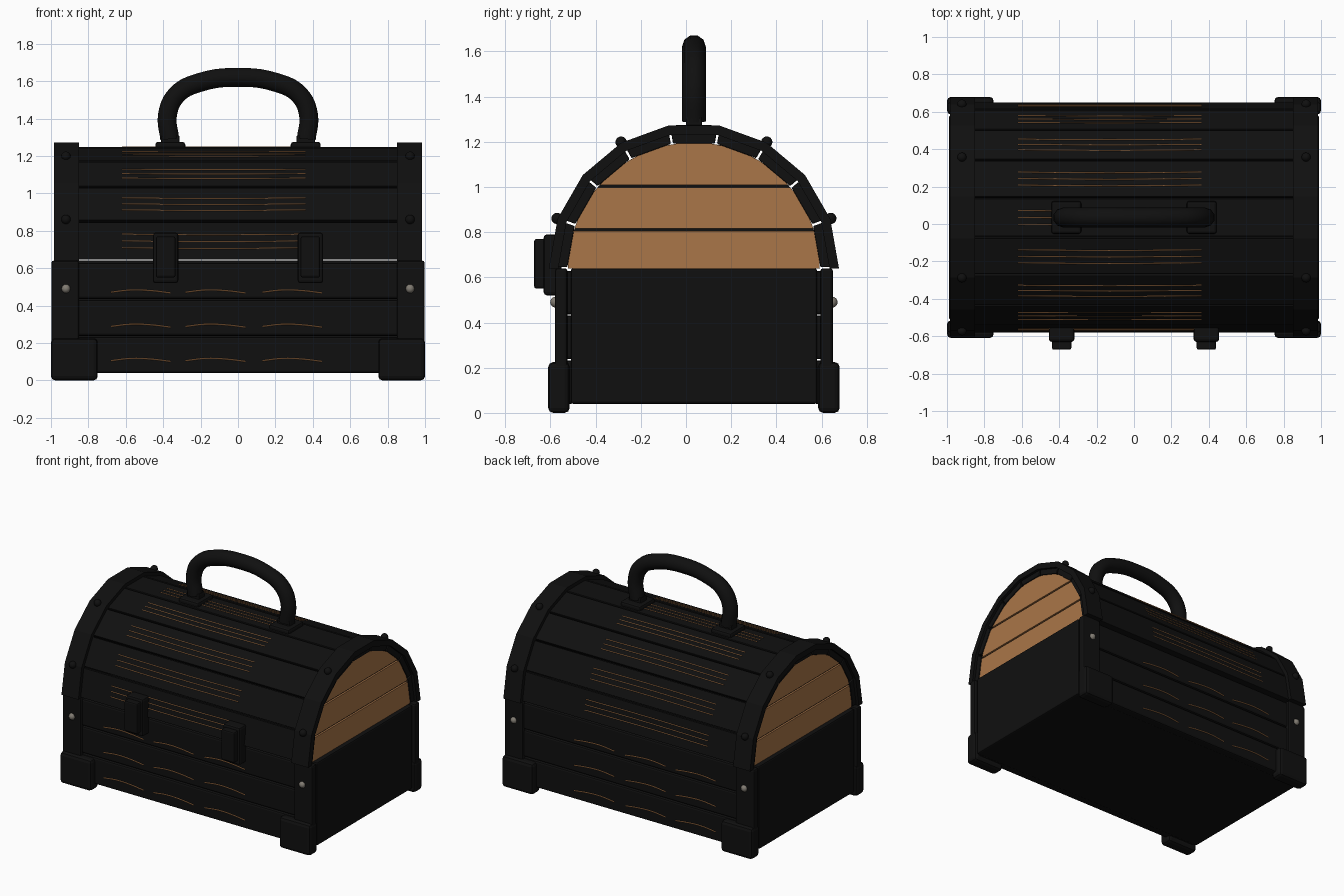
import bpy, bmesh, math
from mathutils import Matrix, Vector

if "Cube" in bpy.data.objects:
    bpy.data.objects.remove(bpy.data.objects["Cube"])

C, Z0 = 0.035, 0.64        # centre of the lid arch in y, z


def material(name, rgb):
    m = bpy.data.materials.new(name)
    m.diffuse_color = (*rgb, 1)
    m.use_nodes = True
    m.node_tree.nodes["Principled BSDF"].inputs["Base Color"].default_value = m.diffuse_color
    return m


DARK = material("dark", (0.005, 0.005, 0.005))
WOOD = material("wood", (0.40, 0.18, 0.065))
METAL = material("metal", (0.22, 0.2, 0.17))


def finish(name, bm, mat, bevel=0, smooth=False):
    bmesh.ops.recalc_face_normals(bm, faces=bm.faces)
    me = bpy.data.meshes.new(name)
    bm.to_mesh(me)
    bm.free()
    me.materials.append(mat)
    for p in me.polygons:
        p.use_smooth = smooth
    ob = bpy.data.objects.new(name, me)
    bpy.context.collection.objects.link(ob)
    if bevel:
        mod = ob.modifiers.new("bevel", "BEVEL")
        mod.width, mod.segments = bevel, 2
    return ob


def box(name, x, y, z, mat=DARK, bevel=0.0):
    bm = bmesh.new()
    size = Matrix.Diagonal((x[1] - x[0], y[1] - y[0], z[1] - z[0], 1))
    mid = Matrix.Translation((sum(x) / 2, sum(y) / 2, sum(z) / 2))
    bmesh.ops.create_cube(bm, size=1, matrix=mid @ size)
    return finish(name, bm, mat, bevel)


def prism(name, profile, x0, x1, mat=DARK, bevel=0.0):
    bm = bmesh.new()
    f = bm.faces.new([bm.verts.new((x0, y, z)) for y, z in profile])
    ext = bmesh.ops.extrude_face_region(bm, geom=[f])["geom"]
    verts = [v for v in ext if isinstance(v, bmesh.types.BMVert)]
    bmesh.ops.translate(bm, verts=verts, vec=(x1 - x0, 0, 0))
    return finish(name, bm, mat, bevel)


def stud(name, loc, r, mat):
    bm = bmesh.new()
    bmesh.ops.create_uvsphere(bm, u_segments=12, v_segments=8, radius=r,
                              matrix=Matrix.Translation(loc))
    finish(name, bm, mat, smooth=True)


def tube(name, pts, r, mat, res=1):
    cu = bpy.data.curves.new(name, "CURVE")
    cu.dimensions, cu.bevel_depth, cu.bevel_resolution = "3D", r, res
    cu.use_fill_caps, cu.resolution_u = True, 5
    sp = cu.splines.new("BEZIER")
    sp.bezier_points.add(len(pts) - 1)
    for b, p in zip(sp.bezier_points, pts):
        b.co = p
        b.handle_left_type = b.handle_right_type = "AUTO"
    cu.materials.append(mat)
    ob = bpy.data.objects.new(name, cu)
    bpy.context.collection.objects.link(ob)


def arc(r, deg):
    a = math.radians(deg)
    return (C + r * math.cos(a), Z0 + r * math.sin(a))


def span(s, a, b):
    return tuple(sorted((s * a, s * b)))


# body core with flat ends and floor
box("chest_body", (-0.99, 0.99), (C - 0.545, C + 0.545), (0.04, 0.64), bevel=0.01)

for s in (-1, 1):
    side = "front" if s < 0 else "back"
    ys = lambda a, b: tuple(sorted((C + s * a, C + s * b)))
    # three long planks with grain strokes
    for i in range(3):
        z = 0.04 + i * 0.198
        box(f"{side}_plank", (-0.97, 0.97), ys(0.53, 0.597), (z, z + 0.192), bevel=0.012)
        for x in (-0.68, -0.28, 0.13):
            zg = 0.105 + 0.183 * i
            y = C + s * 0.597
            tube(f"{side}_grain", [(x, y, zg), (x + 0.11, y, zg + 0.012),
                                   (x + 0.22, y, zg + 0.008), (x + 0.32, y, zg - 0.004)],
                 0.004, WOOD)
    # corner posts, feet, post studs
    for t in (-1, 1):
        box("corner_post", span(t, 0.85, 0.998), ys(0.56, 0.615), (0.04, 0.64), bevel=0.012)
        box("corner_foot", span(t, 0.75, 1.0), ys(0.55, 0.645), (0, 0.225), bevel=0.022)
        stud("post_stud", (t * 0.92, C + s * 0.612, 0.49), 0.024, METAL)

# lid staves with straight grain lines
for i in range(9):
    a, b = 20 * i + 0.5, 20 * i + 19.5
    prism("lid_stave", [arc(0.56, a), arc(0.615, a), arc(0.615, b), arc(0.56, b)],
          -0.965, 0.965, bevel=0.005)
    mid = math.radians(20 * i + 10)
    n = Vector((0, math.cos(mid), math.sin(mid)))
    tan = Vector((0, -n.z, n.y))
    for k in (-0.037, 0, 0.037):
        p = Vector((0, C, Z0)) + n * 0.607 + tan * k
        tube("lid_grain", [p + Vector((-0.62, 0, 0)), p + Vector((-0.13, 0, 0)) + tan * 0.004,
                           p + Vector((0.36, 0, 0))], 0.003, WOOD)

for t in (-1, 1):
    # metal band over each end of the lid
    ring = [arc(0.642, 20 * i) for i in range(10)]
    ring += [arc(0.60, 20 * i) for i in reversed(range(10))]
    prism("lid_band", ring, t * 0.85, t * 0.985)
    for deg in (20, 60, 120, 160):
        y, z = arc(0.645, deg)
        stud("band_stud", (t * 0.92, y, z), 0.025, DARK)
    # arched lid end: dark backing and three boards
    R = 0.557
    prism("lid_end_backing", [arc(R, d) for d in range(0, 181, 6)], t * 0.90, t * 0.945)
    for z0, z1 in ((0.0, 0.165), (0.177, 0.357), (0.369, R - 0.0005)):
        a0 = math.degrees(math.asin(z0 / R))
        a1 = math.degrees(math.asin(z1 / R))
        right = [arc(R, a0 + (a1 - a0) * j / 8) for j in range(9)]
        left = [(2 * C - y, z) for y, z in reversed(right)]
        prism("lid_end_board", right + left, t * 0.93, t * 0.958, WOOD)

    # latch: back plate, raised hasp, pin
    x = t * 0.387
    box("latch_plate", (x - 0.068, x + 0.068), (-0.63, -0.55), (0.52, 0.79), bevel=0.014)
    box("latch_hasp", (x - 0.052, x + 0.052), (-0.672, -0.61), (0.55, 0.77), bevel=0.01)
    # handle mount: base plate and neck
    x = t * 0.362
    box("handle_base", (x - 0.08, x + 0.08), (C - 0.088, C + 0.088), (1.23, 1.275), bevel=0.014)
    box("handle_neck", (x - 0.05, x + 0.05), (C - 0.035, C + 0.035), (1.26, 1.31), bevel=0.008)

# carrying handle
half = [(0.365, 1.29), (0.377, 1.42), (0.325, 1.53), (0.2, 1.594)]
path = [(-x, z) for x, z in half] + [(0, 1.62)] + half[::-1]
tube("handle", [(x, C, z) for x, z in path], 0.053, DARK, res=3)
